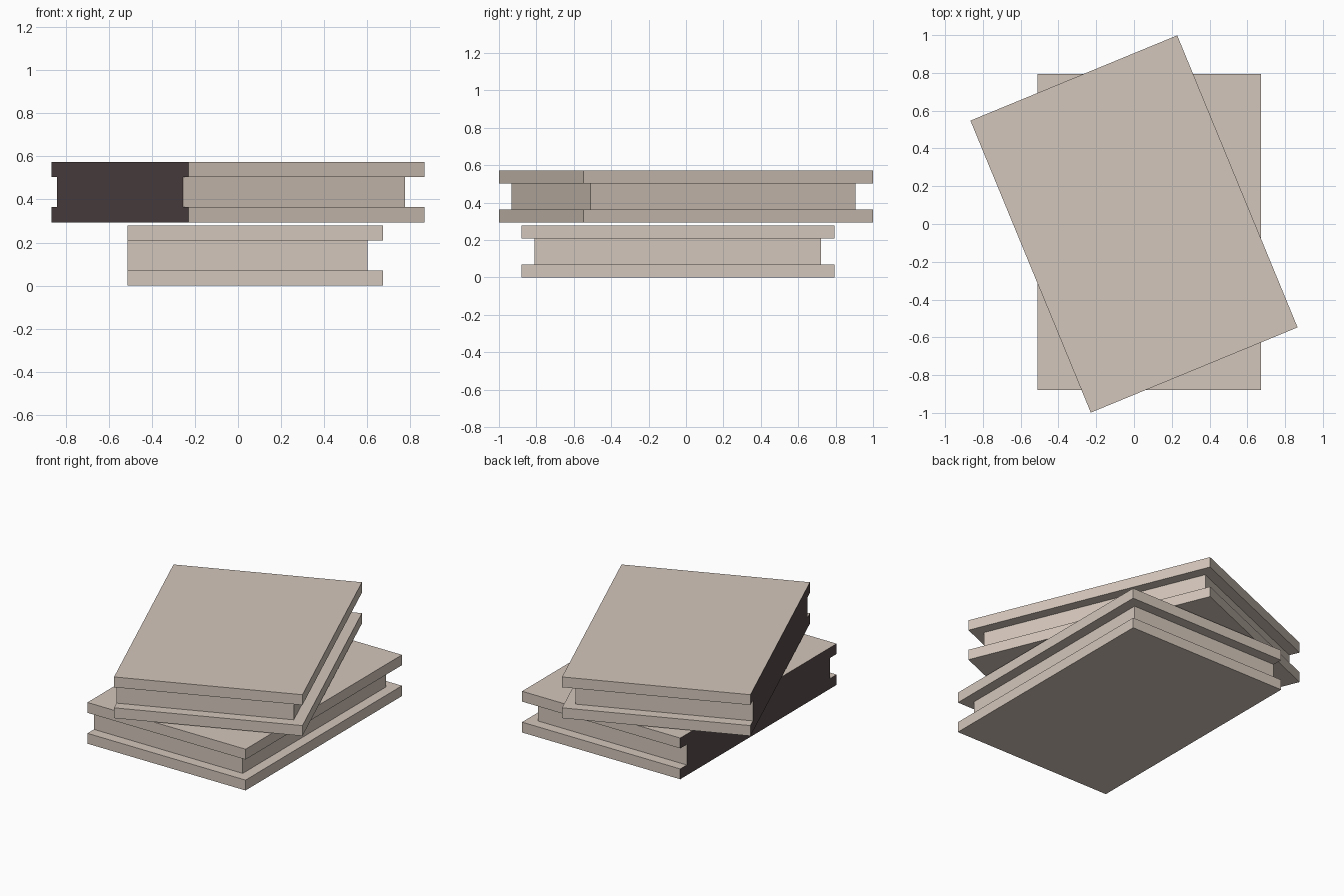
import bpy, bmesh, math
from mathutils import Matrix

if "Cube" in bpy.data.objects:
    bpy.data.objects.remove(bpy.data.objects["Cube"])


def material(name, rgb):
    m = bpy.data.materials.new(name)
    m.diffuse_color = (*rgb, 1.0)
    m.use_nodes = True
    m.node_tree.nodes["Principled BSDF"].inputs["Base Color"].default_value = m.diffuse_color
    return m


TAN = material("warm_tan", (0.658, 0.565, 0.497))
SPINE = material("dark_spine_brown", (0.098, 0.070, 0.070))

WIDTH, LENGTH = 1.184, 1.672   # cover size
COVER, PAGES = 0.07, 0.139     # layer thicknesses
INSET = 0.07                   # page block set back from the cover edges


def slab(name, x0, x1, y0, y1, z0, z1, place):
    """Box between two corners, with its -x side painted as the spine."""
    bm = bmesh.new()
    bmesh.ops.create_cube(bm, size=1.0)
    bmesh.ops.scale(bm, vec=(x1 - x0, y1 - y0, z1 - z0), verts=bm.verts)
    bmesh.ops.translate(bm, vec=((x0 + x1) / 2, (y0 + y1) / 2, (z0 + z1) / 2), verts=bm.verts)
    bm.normal_update()
    for f in bm.faces:
        f.material_index = 1 if f.normal.x < -0.9 else 0
    mesh = bpy.data.meshes.new(name)
    bm.to_mesh(mesh)
    bm.free()
    mesh.materials.append(TAN)
    mesh.materials.append(SPINE)
    ob = bpy.data.objects.new(name, mesh)
    ob.matrix_world = place
    bpy.context.collection.objects.link(ob)


def book(name, cx, cy, z, angle):
    place = Matrix.Translation((cx, cy, z)) @ Matrix.Rotation(math.radians(angle), 4, 'Z')
    w, l = WIDTH / 2, LENGTH / 2
    top = COVER + PAGES
    # back cover, page block flush with the spine, front cover
    slab(name + "_back_cover", -w, w, -l, l, 0, COVER, place)
    slab(name + "_pages", -w, w - INSET, -l + INSET, l - INSET, COVER, top, place)
    slab(name + "_front_cover", -w, w, -l, l, top, top + COVER, place)


# Lower book lies straight, upper book is turned on top of it
book("lower_book", 0.08, -0.043, 0.0, 0.0)
book("upper_book", 0.0, 0.0, 0.294, 22.4)
